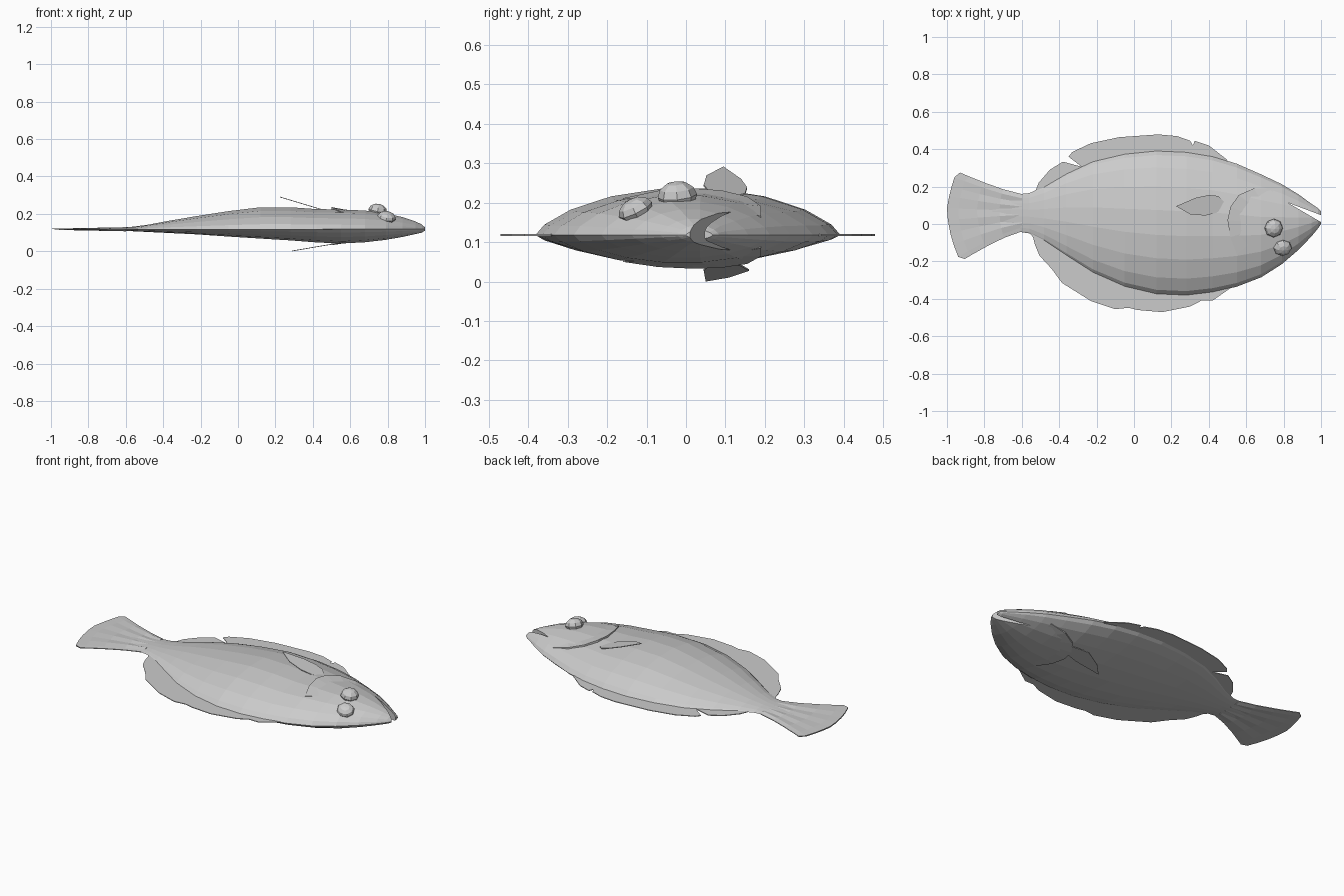
import bpy, bmesh, math
from mathutils import Vector

cube = bpy.data.objects.get("Cube")
if cube:
    bpy.data.objects.remove(cube, do_unlink=True)

GREY = (0.6, 0.6, 0.6, 1.0)
mat = bpy.data.materials.new("plain grey")
mat.use_nodes = True
mat.diffuse_color = GREY
mat.node_tree.nodes["Principled BSDF"].inputs["Base Color"].default_value = GREY

MID = 0.118   # height of the thin rim between the two flanks

# body stations: x, low y edge, high y edge, bottom z, top z
STATIONS = [
    (-0.78, 0.02, 0.10, 0.114, 0.122), (-0.66, -0.035, 0.155, 0.110, 0.126),
    (-0.56, -0.05, 0.165, 0.107, 0.132), (-0.48, -0.09, 0.20, 0.103, 0.143),
    (-0.36, -0.17, 0.27, 0.097, 0.166), (-0.22, -0.26, 0.335, 0.090, 0.190),
    (-0.05, -0.335, 0.375, 0.078, 0.217), (0.12, -0.375, 0.392, 0.067, 0.238),
    (0.28, -0.382, 0.385, 0.057, 0.238), (0.42, -0.365, 0.362, 0.046, 0.228),
    (0.55, -0.335, 0.322, 0.040, 0.226), (0.68, -0.285, 0.265, 0.047, 0.220),
    (0.79, -0.215, 0.213, 0.060, 0.205), (0.88, -0.138, 0.158, 0.076, 0.184),
    (0.95, -0.065, 0.107, 0.092, 0.160), (0.985, -0.022, 0.084, 0.100, 0.143),
    (1.0, 0.0, 0.068, 0.108, 0.130),
]


def make(name, verts, faces, auto_normals=True):
    me = bpy.data.meshes.new(name)
    bm = bmesh.new()
    vs = [bm.verts.new(v) for v in verts]
    for f in faces:
        bm.faces.new([vs[i] for i in f])
    if auto_normals:
        bmesh.ops.recalc_face_normals(bm, faces=bm.faces)
    bm.to_mesh(me)
    bm.free()
    me.materials.append(mat)
    ob = bpy.data.objects.new(name, me)
    bpy.context.collection.objects.link(ob)
    return ob


def loft(name, rings):
    """Skin a list of equal closed rings and cap both ends."""
    n = len(rings[0])
    verts = [p for r in rings for p in r]
    faces = [(k * n + i, k * n + (i + 1) % n, (k + 1) * n + (i + 1) % n, (k + 1) * n + i)
             for k in range(len(rings) - 1) for i in range(n)]
    last = (len(rings) - 1) * n
    faces += [tuple(range(n)), tuple(range(last, last + n))]
    return make(name, verts, faces)


def plate(name, outline, height, thick=0.004):
    """Thin plate whose height is a function of x."""
    return loft(name, [[(x, y, height(x) + d) for x, y in outline]
                       for d in (-thick / 2, thick / 2)])


def surface(x, y, side):
    """Height of the upper (side 1) or lower (side -1) flank."""
    for a, b in zip(STATIONS, STATIONS[1:]):
        if a[0] <= x <= b[0]:
            f = (x - a[0]) / (b[0] - a[0])
            lo, hi, bot, top = [p + (q - p) * f for p, q in zip(a[1:], b[1:])]
            t = (2 * y - lo - hi) / (hi - lo)
            h = top if side > 0 else bot
            return MID + (h - MID) * max(0.0, 1 - t * t) ** 0.7
    return MID


# body: lens-shaped sections
def section(x, lo, hi, bot, top, n=18):
    ring = []
    for i in range(n):
        a = 2 * math.pi * i / n
        s = math.sin(a)
        h = (top if s > 0 else bot) - MID
        ring.append((x, (lo + hi) / 2 + (hi - lo) / 2 * math.cos(a),
                     MID + h * abs(s) ** 1.4))
    return ring


body = loft("body", [section(*s) for s in STATIONS])

# mouth: wedge cut from the snout
wedge = [(0.82, 0.115), (1.06, -0.025), (1.06, 0.025)]
cutter = loft("mouth_cutter", [[(x, y, z) for x, y in wedge] for z in (-0.1, 0.4)])
cutter.hide_render = True
mod = body.modifiers.new("mouth", 'BOOLEAN')
mod.operation = 'DIFFERENCE'
mod.solver = 'EXACT'
mod.object = cutter
bpy.context.view_layer.update()
cut = bpy.data.meshes.new_from_object(
    body.evaluated_get(bpy.context.evaluated_depsgraph_get()))
body.modifiers.clear()
body.data = cut
bpy.data.objects.remove(cutter, do_unlink=True)

# long edge fins
plate("dorsal_fin", [
    (-0.55, 0.12), (-0.53, 0.17), (-0.51, 0.22), (-0.45, 0.29), (-0.38, 0.333),
    (-0.28, 0.306), (-0.35, 0.36), (-0.33, 0.385), (-0.23, 0.432), (-0.08, 0.464),
    (0.13, 0.479), (0.23, 0.47), (0.30, 0.445), (0.315, 0.42), (0.325, 0.445),
    (0.40, 0.42), (0.50, 0.342), (0.45, 0.28), (0.1, 0.28), (-0.3, 0.2)], lambda x: MID)
plate("anal_fin", [
    (-0.58, -0.02), (-0.54, -0.07), (-0.53, -0.11), (-0.505, -0.17), (-0.44, -0.24),
    (-0.385, -0.315), (-0.23, -0.412), (-0.10, -0.455), (-0.03, -0.448), (0.02, -0.46),
    (0.15, -0.471), (0.30, -0.441), (0.36, -0.41), (0.42, -0.41), (0.52, -0.34),
    (0.45, -0.28), (0.1, -0.28), (-0.3, -0.12)], lambda x: MID)

# tail fin: fan of raised rays
TIPS = [(-0.93, 0.275), (-0.96, 0.25), (-0.975, 0.20), (-0.988, 0.15), (-1.0, 0.085),
        (-0.995, 0.02), (-0.982, -0.05), (-0.965, -0.11), (-0.94, -0.175), (-0.905, -0.187)]
rows = []
for s in (0.0, 0.3, 0.6, 0.85, 1.0):
    upper, lower = [], []
    for i, (tx, ty) in enumerate(TIPS):
        ry = 0.16 - 0.2 * i / (len(TIPS) - 1)
        x = -0.6 + (tx + 0.6) * s
        y = ry + (ty - ry) * s ** 1.25
        edge = i in (0, len(TIPS) - 1)
        t = 0.002 if edge else 0.003 + (1 - s) * (0.008 if i % 2 else 0.002)
        upper.append((x, y, MID + t))
        lower.append((x, y, MID - t))
    rows.append(upper + lower[::-1])
loft("tail_fin", rows)

# pectoral fins on both flanks
plate("upper_pectoral_fin", [
    (0.225, 0.095), (0.33, 0.14), (0.40, 0.155), (0.45, 0.15), (0.50, 0.10),
    (0.44, 0.06), (0.38, 0.045), (0.30, 0.052)], lambda x: 0.29 - 0.3 * (x - 0.225))
plate("lower_pectoral_fin", [
    (0.29, 0.05), (0.35, 0.11), (0.45, 0.16), (0.52, 0.14), (0.60, 0.10),
    (0.56, 0.065), (0.45, 0.045)], lambda x: 0.002 + 0.17 * (x - 0.29))

# gill covers: ridges that step up at the rear edge
GILL = [(0.74, 0.19), (0.64, 0.19), (0.56, 0.155), (0.515, 0.09), (0.50, 0.02),
        (0.515, -0.07), (0.55, -0.16)]
centre = Vector((0.76, 0.0))
for side, name in ((1, "upper_gill_cover"), (-1, "lower_gill_cover")):
    rings = []
    for i, (x, y) in enumerate(GILL):
        p = Vector((x, y))
        q = p + (centre - p) * 0.3
        lift = 0.011 * math.sin(math.pi * (i + 0.5) / len(GILL)) * side
        zp, zq = surface(*p, side), surface(*q, side)
        rings.append([(p.x, p.y, zp - 0.012 * side), (p.x, p.y, zp + lift),
                      (q.x, q.y, zq - 0.003 * side)])
    loft(name, rings)


# eyes: low domes on the upper flank
def eye(name, loc, size, tilt):
    me = bpy.data.meshes.new(name)
    bm = bmesh.new()
    bmesh.ops.create_uvsphere(bm, u_segments=8, v_segments=6, radius=1.0)
    bm.to_mesh(me)
    bm.free()
    me.materials.append(mat)
    ob = bpy.data.objects.new(name, me)
    bpy.context.collection.objects.link(ob)
    ob.location, ob.scale, ob.rotation_euler = loc, size, tilt


eye("inner_eye", (0.747, -0.022, 0.217), (0.05, 0.05, 0.038), (0.1, 0.2, 0))
eye("outer_eye", (0.795, -0.128, 0.182), (0.05, 0.046, 0.03), (0.45, 0.2, 0))
